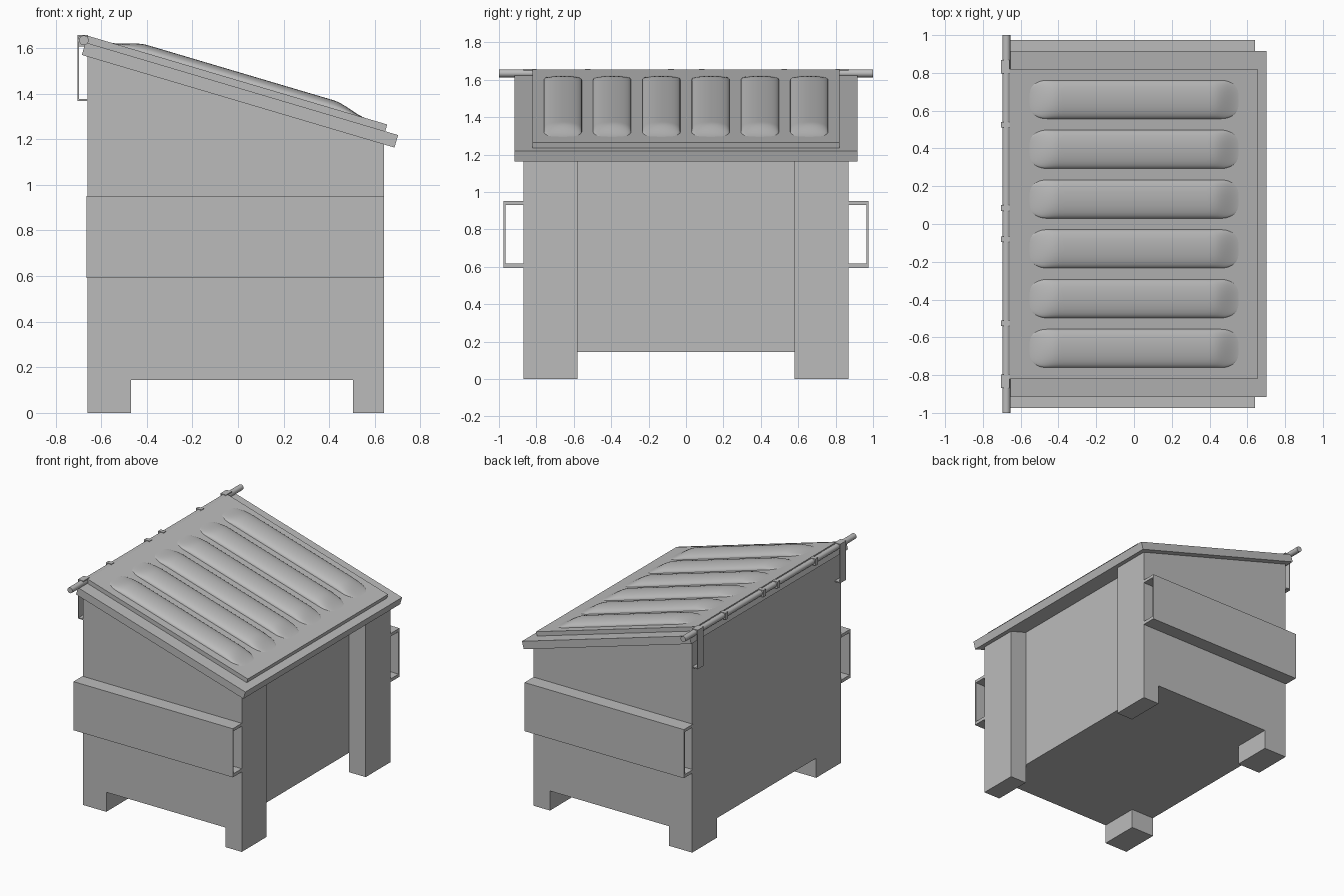
import bpy, bmesh, math
from mathutils import Matrix

cube = bpy.data.objects.get("Cube")
if cube:
    bpy.data.objects.remove(cube, do_unlink=True)

grey = bpy.data.materials.new("painted_grey")
grey.use_nodes = True
colour = (0.5, 0.5, 0.5, 1)
grey.diffuse_color = colour
grey.node_tree.nodes["Principled BSDF"].inputs["Base Color"].default_value = colour

TILT = math.radians(16.5)
LID = Matrix.Translation((-0.685, 0, 1.57)) @ Matrix.Rotation(TILT, 4, "Y")


def finish(name, bm, matrix=None, smooth=False):
    bmesh.ops.recalc_face_normals(bm, faces=bm.faces)
    mesh = bpy.data.meshes.new(name)
    bm.to_mesh(mesh)
    bm.free()
    mesh.materials.append(grey)
    obj = bpy.data.objects.new(name, mesh)
    bpy.context.collection.objects.link(obj)
    if matrix:
        obj.matrix_world = matrix
    if smooth:
        bpy.ops.object.select_all(action="DESELECT")
        obj.select_set(True)
        bpy.context.view_layer.objects.active = obj
        bpy.ops.object.shade_smooth_by_angle(angle=math.radians(40))
    return obj


def prism(name, outline, y0, y1, matrix=None):
    """Extrude an x-z outline from y0 to y1."""
    bm = bmesh.new()
    face = bm.faces.new([bm.verts.new((x, y0, z)) for x, z in outline])
    new = bmesh.ops.extrude_face_region(bm, geom=[face])["geom"]
    bmesh.ops.translate(bm, vec=(0, y1 - y0, 0),
                        verts=[v for v in new if isinstance(v, bmesh.types.BMVert)])
    return finish(name, bm, matrix)


def box(name, x, y, z, matrix=None):
    corners = [(x[0], z[0]), (x[1], z[0]), (x[1], z[1]), (x[0], z[1])]
    return prism(name, corners, y[0], y[1], matrix)


def cut(target, cutter):
    cutter.hide_render = True
    mod = target.modifiers.new("cut", "BOOLEAN")
    mod.operation, mod.solver, mod.object = "DIFFERENCE", "EXACT", cutter
    bpy.context.view_layer.objects.active = target
    bpy.ops.object.modifier_apply(modifier=mod.name)
    bpy.data.objects.remove(cutter, do_unlink=True)


# Body with sloping top, corner feet and a recessed panel between two posts
def roof(x):
    return 1.575 - (x + 0.685) * math.tan(TILT)


BACK, FRONT, PANEL, FLOOR = -0.66, 0.64, 0.505, 0.145
body = prism("body", [(BACK, 0), (FRONT, 0), (FRONT, roof(FRONT)), (BACK, roof(BACK))],
             -0.87, 0.87)
cut(body, box("recess_cutter", (PANEL, 1), (-0.58, 0.58), (-1, 2)))
cut(body, box("side_gap_cutter", (-0.47, PANEL), (-1, 1), (-1, FLOOR)))
cut(body, box("end_gap_cutter", (-1, 1), (-0.58, 0.58), (-1, FLOOR)))

# Lid slab and raised panel
box("lid_rim", (0, 1.43), (-0.917, 0.917), (0, 0.057), LID)
box("lid_panel", (0.002, 1.371), (-0.82, 0.82), (0.05, 0.088), LID)


# Rounded ribs pressed into the lid
def rib(name, y, start=0.094, end=1.283, half=0.102, height=0.036, steps=14, arc=16):
    bm = bmesh.new()
    near = [0.2 * (i / steps) ** 1.6 for i in range(steps + 1)]
    stations = [start + d for d in near] + [end - d for d in reversed(near)]
    rows = []
    for x in stations:
        d = min(x - start, end - x)
        u = min(1, d / 0.11)
        s = min(1, d / 0.17)
        width = half * max(0.04, math.sqrt(1 - (1 - u) ** 2))
        lift = height * s * s * (3 - 2 * s)
        row = []
        for j in range(arc + 1):
            a = math.pi * j / arc
            row.append(bm.verts.new((x, y + width * math.cos(a),
                                     0.087 + lift * math.sin(a) ** 0.9)))
        rows.append(row)
    for r, q in zip(rows, rows[1:]):
        for j in range(arc):
            bm.faces.new((r[j], r[j + 1], q[j + 1], q[j]))
    finish(name, bm, LID, smooth=True)


for i in range(6):
    rib(f"lid_rib_{i + 1}", (i - 2.5) * 0.2635)

# Hinge rod
bm = bmesh.new()
bmesh.ops.create_cone(bm, cap_ends=True, segments=20, radius1=0.021, radius2=0.021, depth=2)
finish("hinge_rod", bm, Matrix.Translation((-0.676, 0, 1.634)) @ Matrix.Rotation(math.pi / 2, 4, "X"),
       smooth=True)

# Clips wrapped around the rod
for i, y in enumerate((-0.525, -0.08, 0.085, 0.525)):
    box(f"hinge_clip_{i + 1}", (-0.703, -0.658), (y - 0.015, y + 0.015), (1.608, 1.658))

# Parts repeated on both sides
for side, s in (("left", 1), ("right", -1)):
    def span(a, b):
        return sorted((s * a, s * b))

    # Hanging strap that returns to the wall
    strap = span(0.798, 0.868)
    prism(f"{side}_strap",
          [(-0.704, 1.368), (-0.655, 1.368), (-0.655, 1.376), (-0.697, 1.376),
           (-0.697, 1.65), (-0.658, 1.65), (-0.658, 1.658), (-0.704, 1.658)], *strap)

    # Open-ended fork pocket: a channel against the wall
    bm = bmesh.new()
    channel = [(0.868, 0.592), (0.975, 0.592), (0.975, 0.952), (0.868, 0.952),
               (0.868, 0.93), (0.964, 0.93), (0.964, 0.616), (0.868, 0.616)]
    face = bm.faces.new([bm.verts.new((-0.665, s * y, z)) for y, z in channel])
    new = bmesh.ops.extrude_face_region(bm, geom=[face])["geom"]
    bmesh.ops.translate(bm, vec=(1.305, 0, 0),
                        verts=[v for v in new if isinstance(v, bmesh.types.BMVert)])
    finish(f"{side}_fork_pocket", bm)
